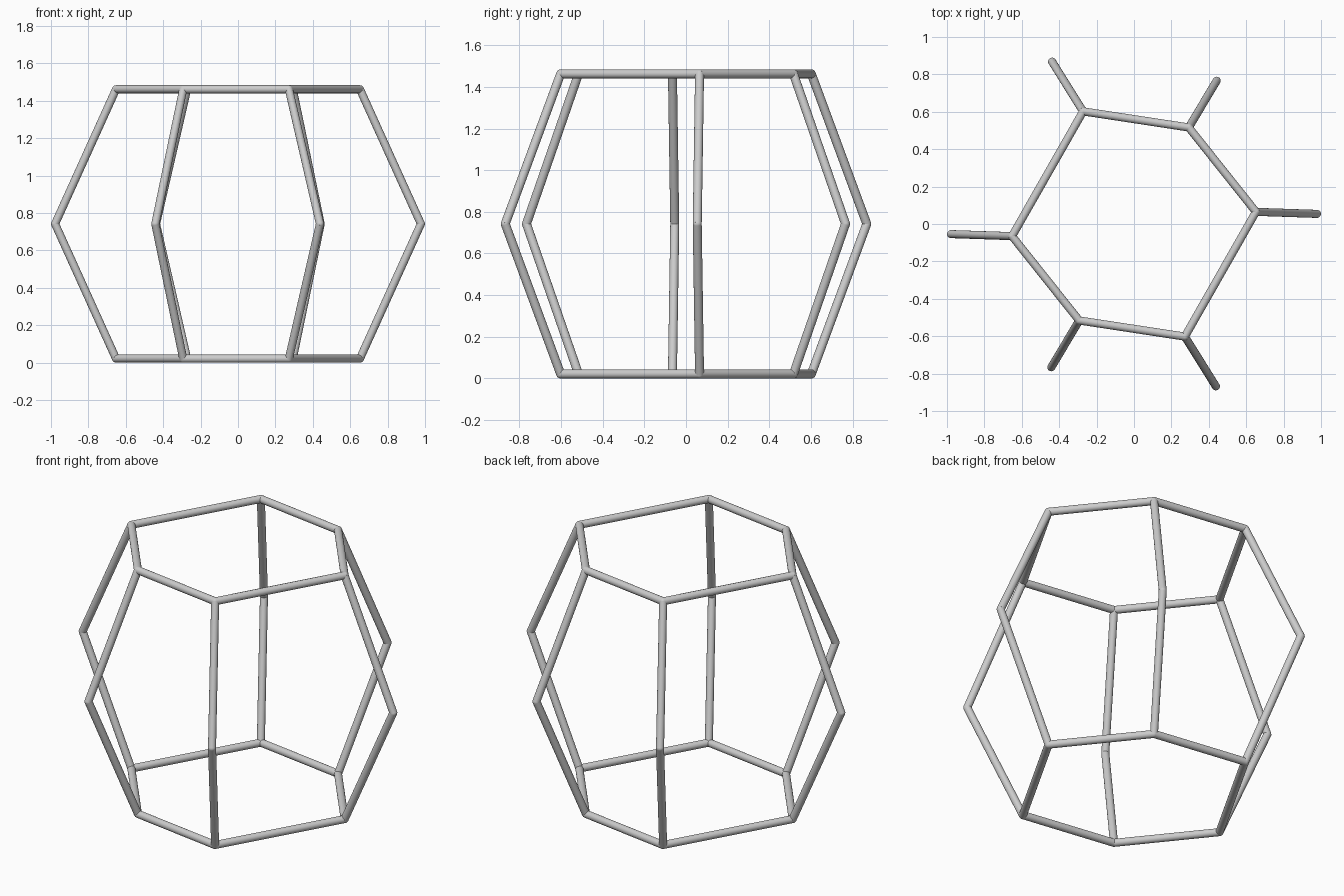
import bpy, bmesh
from mathutils import Vector, Matrix

if "Cube" in bpy.data.objects:
    bpy.data.objects.remove(bpy.data.objects["Cube"])

R = 0.0215
Z_LOW, Z_MID, Z_TOP = 0.0215, 0.742, 1.462
# half of the hexagon corners and of the outer bend points; the rest is a half turn
ring = [(0.652, 0.065), (0.293, 0.516), (-0.272, 0.602)]
bend = [(0.978, 0.054), (0.442, 0.766), (-0.438, 0.868)]
ring += [(-x, -y) for x, y in ring]
bend += [(-x, -y) for x, y in bend]


def rod_chain(name, points, closed=False):
    """Round rods between successive points with rounded joints."""
    pts = [Vector(p) for p in points]
    bm = bmesh.new()
    pairs = list(zip(pts, pts[1:] + pts[:1])) if closed else list(zip(pts, pts[1:]))
    for a, b in pairs:
        d = b - a
        m = Matrix.Translation((a + b) / 2) @ d.to_track_quat('Z', 'Y').to_matrix().to_4x4()
        bmesh.ops.create_cone(bm, cap_ends=True, segments=20, radius1=R, radius2=R,
                              depth=d.length, matrix=m)
    for p in (pts if closed else pts[1:-1]):
        bmesh.ops.create_uvsphere(bm, u_segments=20, v_segments=10, radius=R,
                                  matrix=Matrix.Translation(p))
    for f in bm.faces:
        f.smooth = len(f.verts) <= 4
    me = bpy.data.meshes.new(name)
    bm.to_mesh(me)
    bm.free()
    ob = bpy.data.objects.new(name, me)
    bpy.context.collection.objects.link(ob)
    return ob


# top and bottom hexagon frames
rod_chain("bottom_ring", [(x, y, Z_LOW) for x, y in ring], True)
rod_chain("top_ring", [(x, y, Z_TOP) for x, y in ring], True)

# six bent struts joining the frames
for i, ((rx, ry), (bx, by)) in enumerate(zip(ring, bend)):
    rod_chain(f"bent_strut_{i + 1}", [(rx, ry, Z_LOW), (bx, by, Z_MID), (rx, ry, Z_TOP)])
